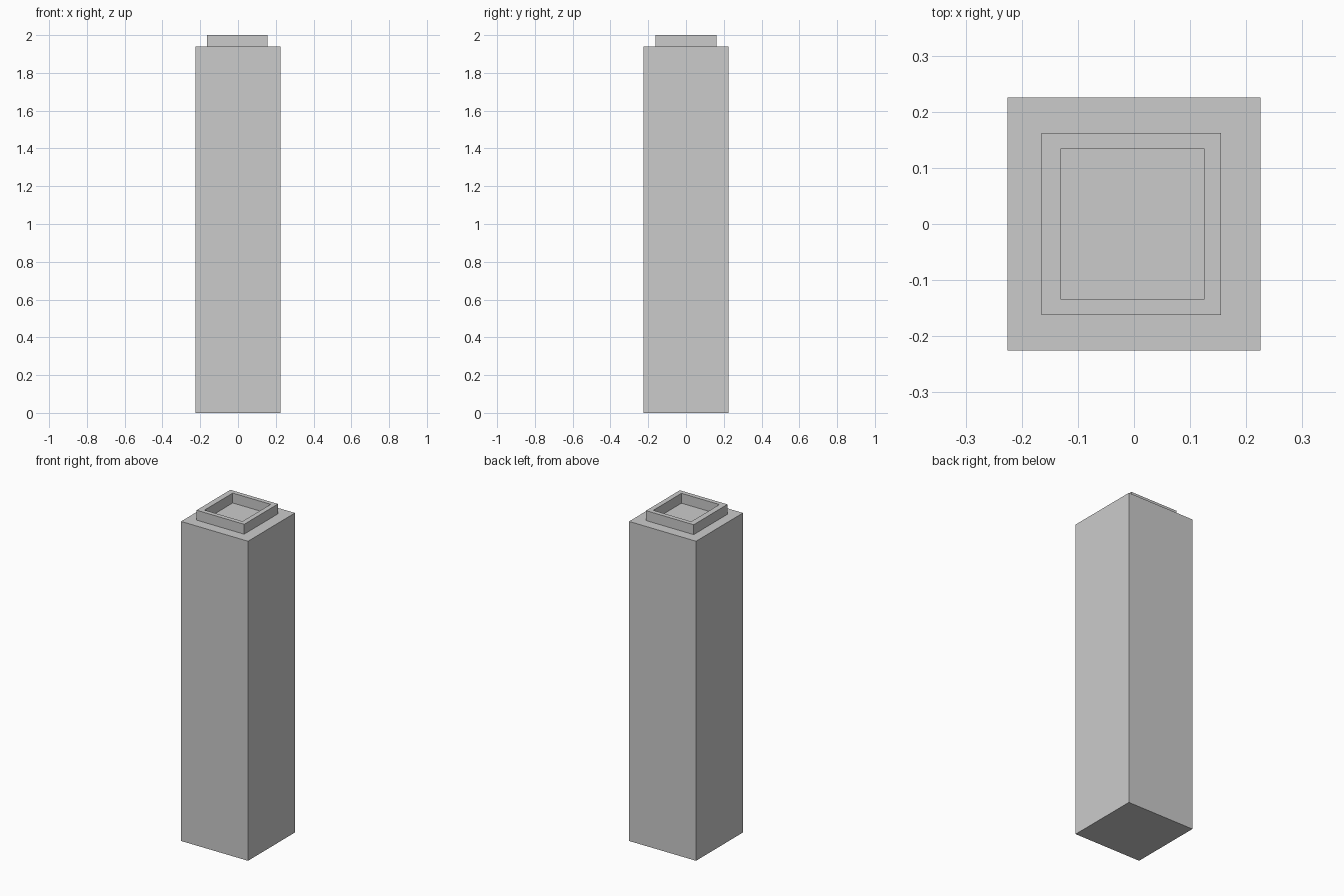
import bpy, bmesh, random
from mathutils import Vector, Matrix

if "Cube" in bpy.data.objects:
    bpy.data.objects.remove(bpy.data.objects["Cube"])

random.seed(7)
H, TOP, LEDGE = 0.225, 2.0, 1.94

# Solid parts as (min corner, max corner): shaft plus four bars forming the raised rim
X0, X1, Y0, Y1 = -0.165, 0.155, -0.162, 0.162      # rim outside
IX0, IX1, IY0, IY1 = -0.13, 0.125, -0.135, 0.135   # rim inside
PARTS = [
    ((-H, -H, 0), (H, H, LEDGE)),
    ((X0, Y0, LEDGE), (X1, IY0, TOP)),
    ((X0, IY1, LEDGE), (X1, Y1, TOP)),
    ((X0, IY0, LEDGE), (IX0, IY1, TOP)),
    ((IX1, IY0, LEDGE), (X1, IY1, TOP)),
]

# Scattered seed points, four per layer, for the crack pattern
seeds = []
LAYERS = 11
for k in range(LAYERS):
    for sx in (-1, 1):
        for sy in (-1, 1):
            seeds.append(Vector((sx * random.uniform(0.03, 0.2),
                                 sy * random.uniform(0.03, 0.2),
                                 (k + random.uniform(0.05, 0.95)) * TOP / LAYERS)))


def clipped_box(lo, hi, seed):
    """Box cut down to the region nearest to the given seed."""
    lo, hi = Vector(lo), Vector(hi)
    bm = bmesh.new()
    size = hi - lo
    bmesh.ops.create_cube(bm, size=1, matrix=Matrix.Translation((lo + hi) / 2)
                          @ Matrix.Diagonal((*size, 1)))
    for other in sorted(seeds, key=lambda s: (s - seed).length):
        if other is seed:
            continue
        mid, normal = (seed + other) / 2, (other - seed).normalized()
        side = [(v.co - mid).dot(normal) for v in bm.verts]
        if max(side) < 1e-6:
            continue
        if min(side) > -1e-6:
            bm.clear()
            break
        bmesh.ops.bisect_plane(bm, geom=bm.verts[:] + bm.edges[:] + bm.faces[:],
                               dist=1e-6, plane_co=mid, plane_no=normal,
                               clear_outer=True)
        rim = [e for e in bm.edges if e.is_boundary]
        if rim:
            bmesh.ops.holes_fill(bm, edges=rim, sides=0)
    bmesh.ops.recalc_face_normals(bm, faces=bm.faces[:])
    return bm


# One tightly fitting stone chunk per seed
for i, seed in enumerate(seeds):
    whole = bmesh.new()
    mesh = bpy.data.meshes.new("pillar_chunk_%02d" % (i + 1))
    for lo, hi in PARTS:
        piece = clipped_box(lo, hi, seed)
        piece.to_mesh(mesh)
        piece.free()
        whole.from_mesh(mesh)
    if whole.faces:
        whole.to_mesh(mesh)
        obj = bpy.data.objects.new(mesh.name, mesh)
        bpy.context.collection.objects.link(obj)
    whole.free()
